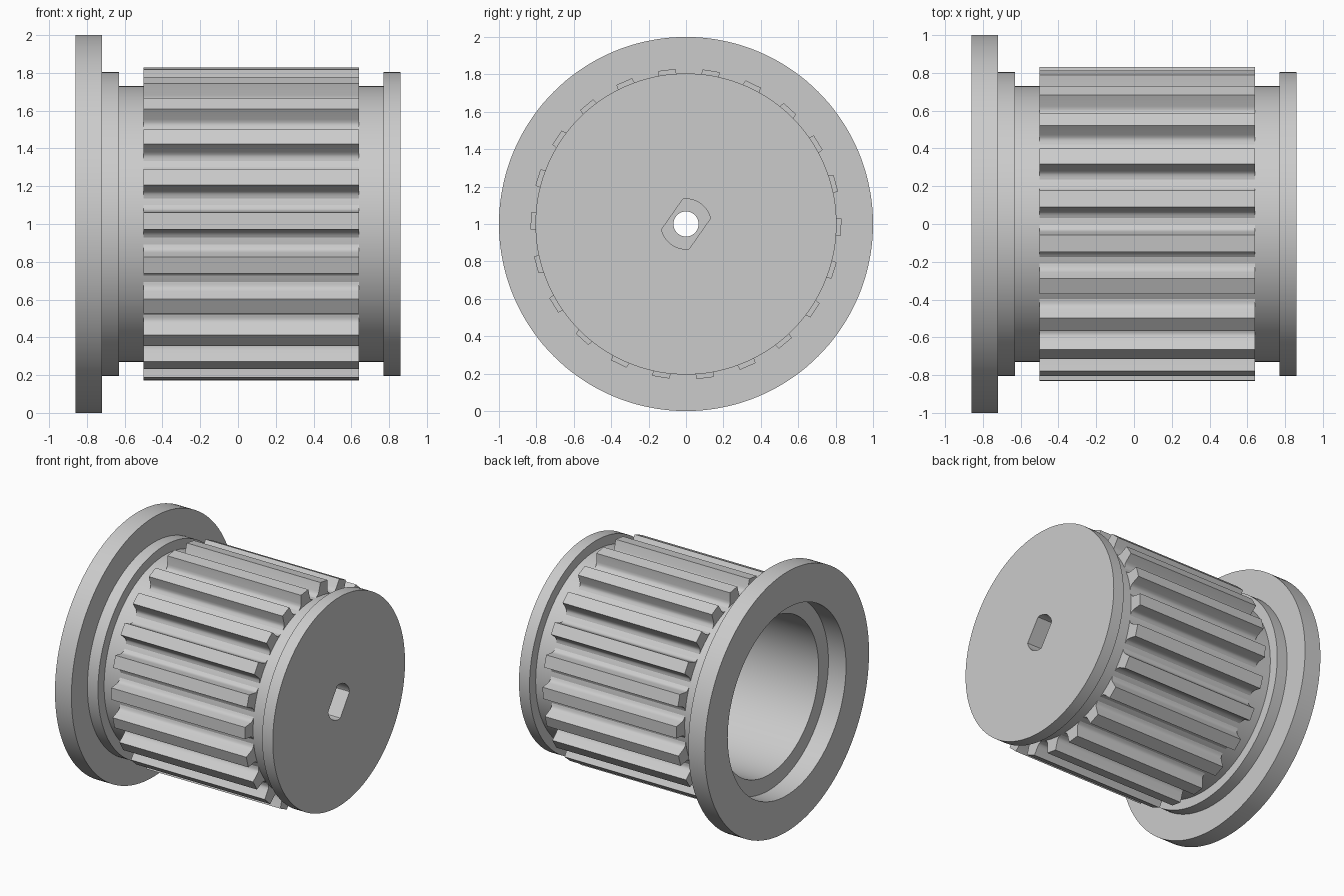
import bpy, bmesh, math
from math import sin, cos, pi, radians

cube = bpy.data.objects.get("Cube")
if cube:
    bpy.data.objects.remove(cube, do_unlink=True)

grey = bpy.data.materials.new("plain grey")
grey.use_nodes = True
colour = (0.6, 0.6, 0.6, 1)
grey.diffuse_color = colour
grey.node_tree.nodes["Principled BSDF"].inputs["Base Color"].default_value = colour

SEGMENTS = 144
TEETH = 22
TOOTH_TURN = radians(-1.1)


def finish(name, bm):
    bmesh.ops.recalc_face_normals(bm, faces=bm.faces)
    mesh = bpy.data.meshes.new(name)
    bm.to_mesh(mesh)
    bm.free()
    mesh.materials.append(grey)
    obj = bpy.data.objects.new(name, mesh)
    bpy.context.collection.objects.link(obj)
    bpy.ops.object.select_all(action='DESELECT')
    obj.select_set(True)
    bpy.context.view_layer.objects.active = obj
    bpy.ops.object.shade_smooth_by_angle(angle=radians(32))


def around_axis(x, radius, angle, side=0.0):
    """Point at a radius and sideways offset, turned about the x axis at z = 1."""
    return (x, radius * cos(angle) - side * sin(angle),
            1 + radius * sin(angle) + side * cos(angle))


def slot_radius(angle):
    """Outline of the round shaft slot with two parallel flats."""
    across = abs(cos(angle - radians(-35)))
    return min(0.134, 0.09 / max(across, 0.01))


# Hollow body: outer flanges, open bore, closed end with shaft slot
SLOT = "slot"
profile = [
    (-0.86, 0.72), (-0.86, 1.0), (-0.72, 1.0), (-0.72, 0.805),
    (-0.63, 0.805), (-0.63, 0.73), (0.77, 0.73), (0.77, 0.805),
    (0.86, 0.805), (0.86, SLOT), (0.58, SLOT), (0.58, 0.067),
    (0.48, 0.067), (0.48, 0.6), (-0.71, 0.6), (-0.71, 0.72),
]
bm = bmesh.new()
rings = []
for i in range(SEGMENTS):
    a = 2 * pi * i / SEGMENTS
    rings.append([bm.verts.new(around_axis(x, slot_radius(a) if r == SLOT else r, a))
                  for x, r in profile])
for i, ring in enumerate(rings):
    after = rings[(i + 1) % SEGMENTS]
    for j in range(len(profile)):
        k = (j + 1) % len(profile)
        bm.faces.new((ring[j], ring[k], after[k], after[j]))
finish("pulley_body", bm)

# Belt teeth: straight flanks with filleted roots
half = [(0.83, 0.045), (0.765, 0.0535), (0.748, 0.058),
        (0.738, 0.065), (0.731, 0.076), (0.722, 0.09)]
section = half + [(r, -s) for r, s in reversed(half)]
bm = bmesh.new()
for t in range(TEETH):
    a = 2 * pi * t / TEETH + TOOTH_TURN
    ends = [[bm.verts.new(around_axis(x, r, a, s)) for r, s in section]
            for x in (-0.5, 0.64)]
    for end in ends:
        bm.faces.new(end)
    for j in range(len(section)):
        k = (j + 1) % len(section)
        bm.faces.new((ends[0][j], ends[0][k], ends[1][k], ends[1][j]))
finish("belt_teeth", bm)
